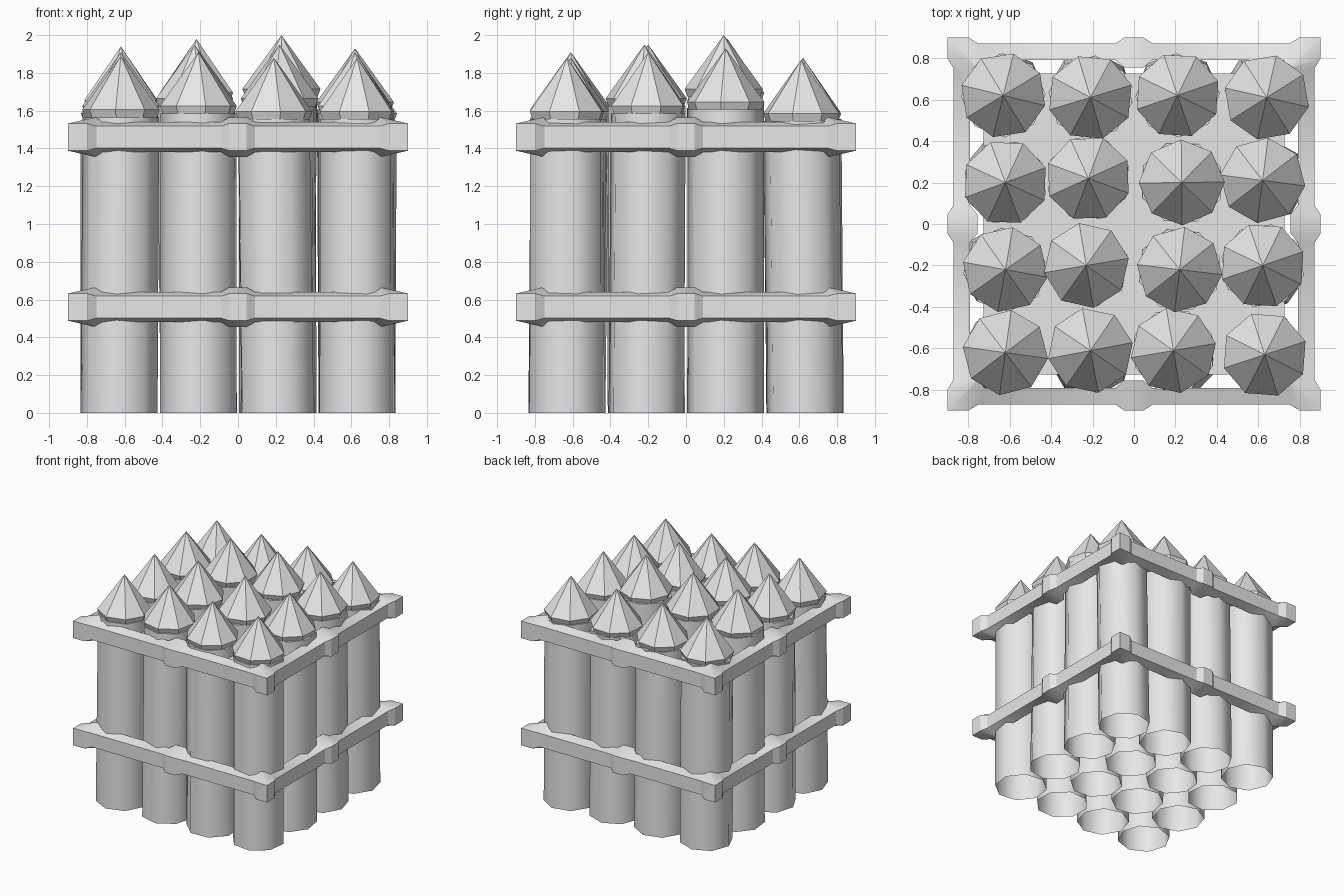
import bpy, bmesh, math, random
from mathutils import Vector

random.seed(4)
if "Cube" in bpy.data.objects:
    bpy.data.objects.remove(bpy.data.objects["Cube"])

grey = bpy.data.materials.new("plain_grey")
grey.use_nodes = True
COLOUR = (0.8, 0.8, 0.8, 1)
grey.diffuse_color = COLOUR
grey.node_tree.nodes["Principled BSDF"].inputs["Base Color"].default_value = COLOUR


def finish(bm, name, smooth=None):
    bmesh.ops.recalc_face_normals(bm, faces=bm.faces)
    mesh = bpy.data.meshes.new(name)
    bm.to_mesh(mesh)
    bm.free()
    mesh.materials.append(grey)
    obj = bpy.data.objects.new(name, mesh)
    bpy.context.collection.objects.link(obj)
    if smooth:
        bpy.ops.object.select_all(action='DESELECT')
        obj.select_set(True)
        bpy.context.view_layer.objects.active = obj
        bpy.ops.object.shade_smooth_by_angle(angle=math.radians(smooth))
    return obj


def ring(bm, x, y, z, radius, turn, sides=8):
    return [bm.verts.new((x + radius * math.cos(turn + i * math.tau / sides),
                          y + radius * math.sin(turn + i * math.tau / sides), z))
            for i in range(sides)]


def bridge(bm, a, b):
    for i in range(len(a)):
        j = (i + 1) % len(a)
        bm.faces.new((a[i], a[j], b[j], b[i]))


def post(name, foot, top, z):
    # Leaning eight-sided shaft, open at the foot
    bm = bmesh.new()
    turn = random.uniform(0, math.tau)
    low = ring(bm, *foot, 0, 0.205, turn)
    high = ring(bm, *top, z, 0.203, turn)
    bridge(bm, low, high)
    bm.faces.new(high)
    finish(bm, name, 50)


def point(name, centre, apex):
    # Faceted spike with a short undercut below its rim
    bm = bmesh.new()
    turn = random.uniform(0, math.tau)
    under = ring(bm, *centre, apex - 0.37, 0.175, turn)
    rim = ring(bm, *centre, apex - 0.285, 0.207, turn)
    tip = bm.verts.new((*centre, apex))
    bridge(bm, under, rim)
    bm.faces.new(under)
    for i in range(8):
        bm.faces.new((rim[i], rim[(i + 1) % 8], tip))
    finish(bm, name)


def binding(name, z):
    # Square band with swollen corners and middles; each station holds
    # outer and inner (along, distance) and whether it is swollen
    half = [((0.90, 0.90), (0.755, 0.755), True),
            ((0.80, 0.90), (0.75, 0.755), True),
            ((0.75, 0.87), (0.72, 0.79), False),
            ((0.09, 0.87), (0.09, 0.79), False),
            ((0.045, 0.90), (0.045, 0.755), True)]
    mirrored = [((-o[0], o[1]), (-i[0], i[1]), s) for o, i, s in reversed(half)]
    side = half + mirrored[:-1]
    bm = bmesh.new()
    sections = []
    for quarter in range(4):
        c, s = round(math.cos(quarter * math.pi / 2)), round(math.sin(quarter * math.pi / 2))
        for outer, inner, swollen in side:
            h_out, h_in = (0.072, 0.105) if swollen else (0.058, 0.08)
            section = [(outer, -h_out), (outer, h_out), (inner, h_in), (inner, -h_in)]
            sections.append([bm.verts.new((p[0] * c - p[1] * s, p[0] * s + p[1] * c, z + h))
                             for p, h in section])
    for k, section in enumerate(sections):
        bridge(bm, section, sections[(k + 1) % len(sections)])
    finish(bm, name, 30)


# Posts: tip position and height, row by row from the front
rows = [
    [(-.62, -.62, 1.89), (-.21, -.61, 1.91), (.19, -.61, 1.88), (.63, -.63, 1.88)],
    [(-.62, -.22, 1.91), (-.23, -.20, 1.95), (.22, -.22, 1.95), (.62, -.20, 1.91)],
    [(-.62, .20, 1.94), (-.22, .22, 1.98), (.23, .20, 2.0), (.62, .21, 1.93)],
    [(-.63, .62, 1.87), (-.21, .61, 1.87), (.21, .62, 1.88), (.64, .61, 1.87)],
]
grid = (-0.63, -0.21, 0.21, 0.63)
for r, row in enumerate(rows):
    for c, (x, y, apex) in enumerate(row):
        label = f"row_{r + 1}_column_{c + 1}"
        post("post_" + label, (grid[c], grid[r]), (x, y), apex - 0.325)
        point("spike_" + label, (x, y), apex)

# Bindings around the posts
binding("lower_binding", 0.56)
binding("upper_binding", 1.46)

# Thin deck between the posts
bm = bmesh.new()
bmesh.ops.create_grid(bm, x_segments=1, y_segments=1, size=0.725)
for v in bm.verts:
    v.co += Vector((0, 0, 1.47))
finish(bm, "deck")
